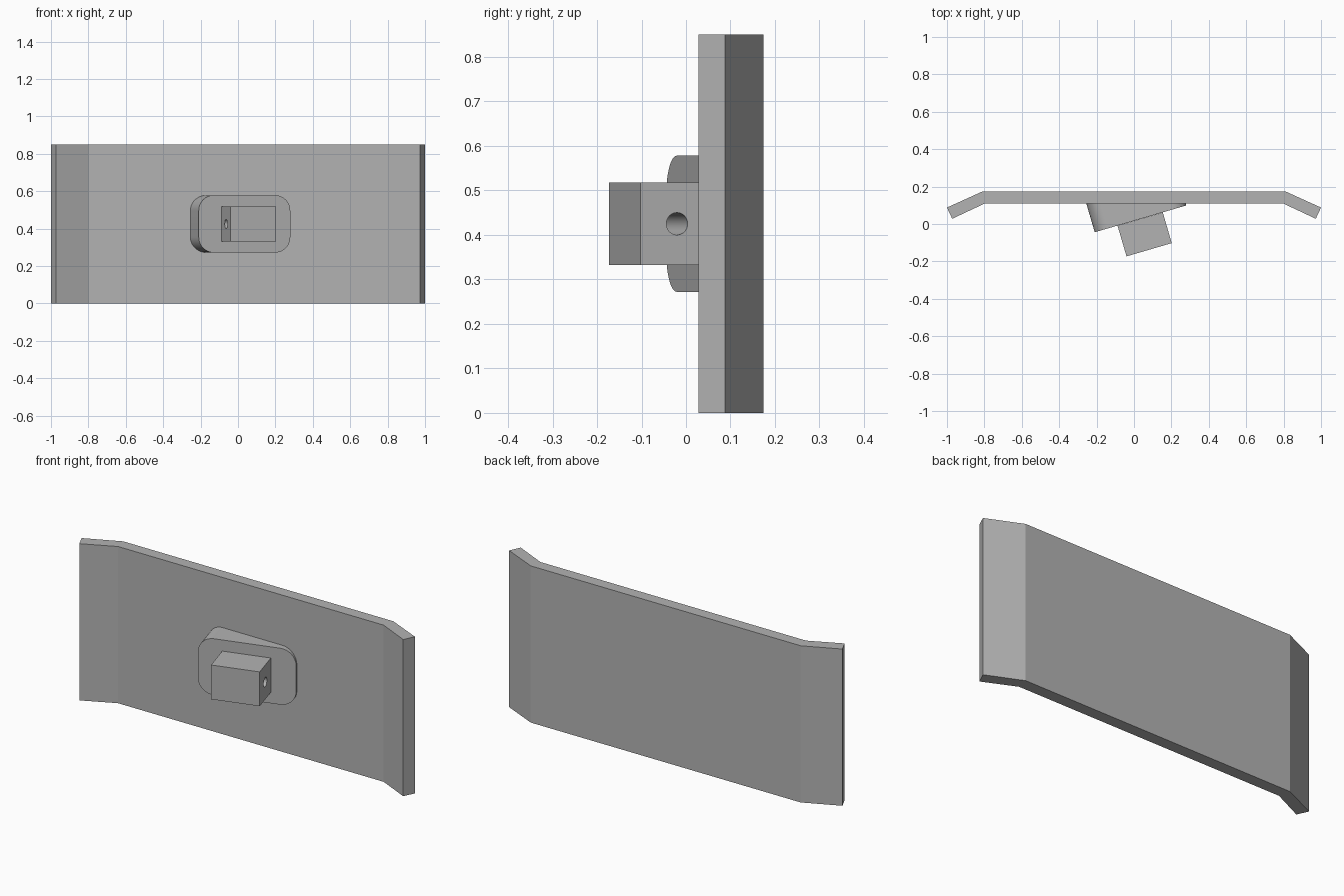
import bpy, bmesh, math
from mathutils import Vector

if "Cube" in bpy.data.objects:
    bpy.data.objects.remove(bpy.data.objects["Cube"])

grey = bpy.data.materials.new("plain grey")
grey.diffuse_color = (0.45, 0.45, 0.45, 1)
grey.use_nodes = True
grey.node_tree.nodes["Principled BSDF"].inputs["Base Color"].default_value = grey.diffuse_color

H = 0.85                      # plate height
ZC = H / 2                    # mid height
A = math.radians(16.3)        # mount tilt
U = Vector((math.cos(A), math.sin(A), 0))     # along the tilted face
N = Vector((-math.sin(A), math.cos(A), 0))    # from tilted face towards plate


def loft(name, ring_a, ring_b):
    """Solid between two matching rings of points."""
    bm = bmesh.new()
    a = [bm.verts.new(p) for p in ring_a]
    b = [bm.verts.new(p) for p in ring_b]
    bm.faces.new(a)
    bm.faces.new(b[::-1])
    for i in range(len(a)):
        j = (i + 1) % len(a)
        bm.faces.new((a[j], a[i], b[i], b[j]))
    bmesh.ops.recalc_face_normals(bm, faces=bm.faces)
    mesh = bpy.data.meshes.new(name)
    bm.to_mesh(mesh)
    bm.free()
    ob = bpy.data.objects.new(name, mesh)
    bpy.context.collection.objects.link(ob)
    mesh.materials.append(grey)
    return ob


def smooth(ob):
    bpy.ops.object.select_all(action='DESELECT')
    ob.select_set(True)
    bpy.context.view_layer.objects.active = ob
    bpy.ops.object.shade_smooth_by_angle(angle=math.radians(30))


# Plate with bent ends
half = [(0.81, 0.174), (1.0, 0.088), (0.972, 0.028), (0.797, 0.11)]
outline = half + [(-x, y) for x, y in reversed(half)]
loft("bent_plate", [(x, y, 0) for x, y in outline], [(x, y, H) for x, y in outline])

# Tilted rounded pad, cut flush with the plate front
start = Vector((-0.21, -0.044, ZC))
W, HH, R = 0.51, 0.153, 0.083
front = []
for cx, cz, a0 in ((W - R, HH - R, 0), (R, HH - R, 90), (R, R - HH, 180), (W - R, R - HH, 270)):
    for k in range(13):
        t = math.radians(a0 + 7.5 * k)
        front.append(start + U * (cx + R * math.cos(t)) + Vector((0, 0, cz + R * math.sin(t))))
back = [p + N * ((0.111 - p.y) / N.y) for p in front]
smooth(loft("wedge_pad", front, back))

# Square lug standing on the pad
corner = Vector((-0.04, -0.173, 0))
L, D = 0.252, 0.171
base = [corner, corner + U * L, corner + U * L + N * D, corner + N * D]
lug = loft("lug_block", [p + Vector((0, 0, 0.332)) for p in base],
           [p + Vector((0, 0, 0.518)) for p in base])

# Cross hole through the lug
mid = corner + U * (L / 2) + N * (D / 2) + Vector((0, 0, ZC))
def circle(s):
    return [mid + U * s + N * (0.025 * math.cos(t)) + Vector((0, 0, 0.025 * math.sin(t)))
            for t in (math.tau * i / 32 for i in range(32))]
cutter = loft("hole_cutter", circle(-0.3), circle(0.3))
cutter.hide_render = True
cut = lug.modifiers.new("hole", 'BOOLEAN')
cut.object = cutter
cut.solver = 'EXACT'
bpy.context.view_layer.objects.active = lug
bpy.ops.object.modifier_apply(modifier=cut.name)
bpy.data.objects.remove(cutter)
smooth(lug)
